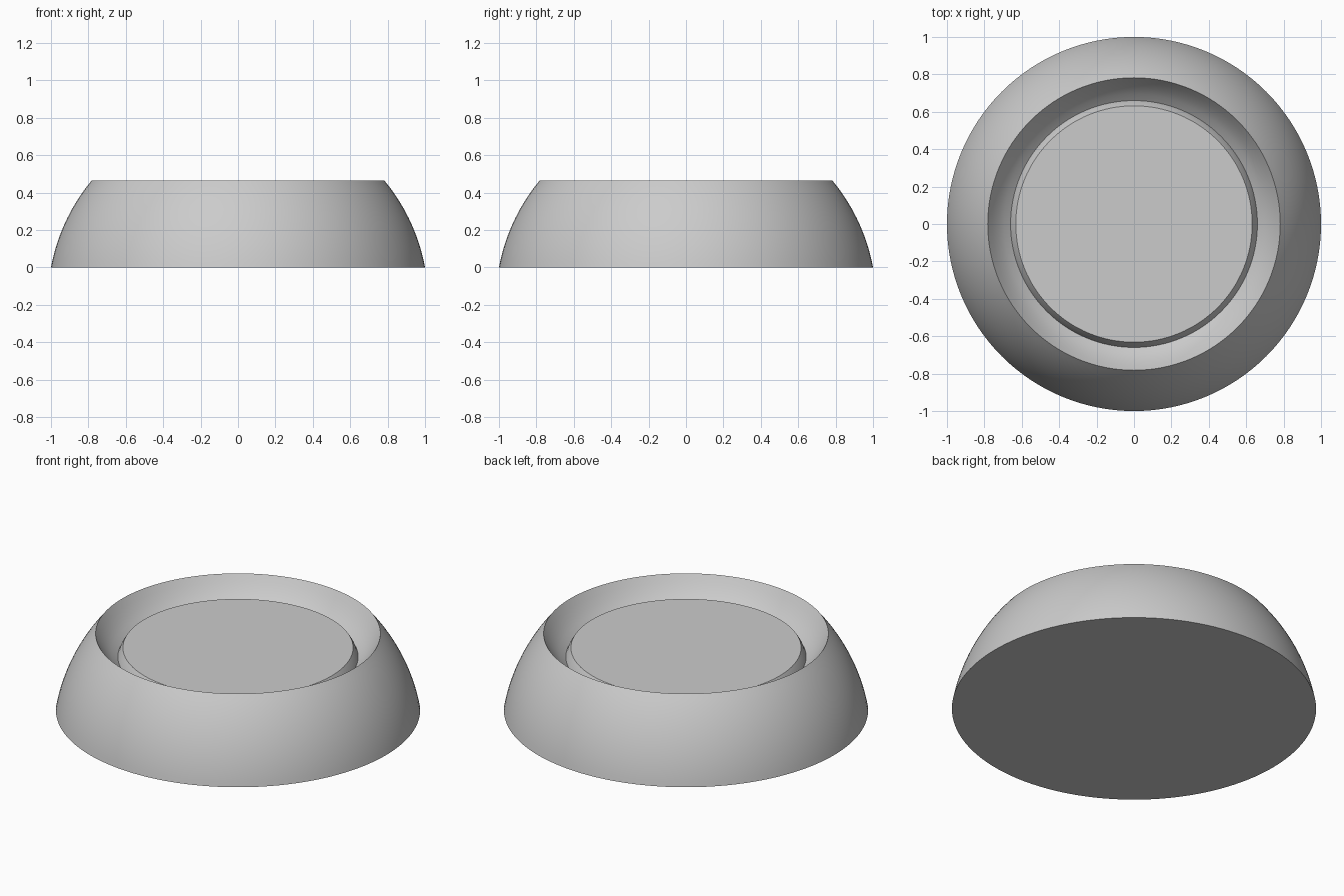
import bpy
import bmesh
from math import cos, sin, pi, sqrt, radians

if "Cube" in bpy.data.objects:
    bpy.data.objects.remove(bpy.data.objects["Cube"], do_unlink=True)

SEGMENTS = 128
RIM_R, RIM_Z = 0.782, 0.465
VALLEY = (0.66, 0.325)

grey = bpy.data.materials.new("plain_grey")
grey.use_nodes = True
colour = (0.6, 0.6, 0.6, 1)
grey.diffuse_color = colour
grey.node_tree.nodes["Principled BSDF"].inputs["Base Color"].default_value = colour


def lathe(name, profile, cap_bottom=False, cap_top=False):
    """Turn a list of (radius, height) points around the z axis."""
    bm = bmesh.new()
    rings = []
    for r, z in profile:
        rings.append([bm.verts.new((r * cos(2 * pi * k / SEGMENTS),
                                    r * sin(2 * pi * k / SEGMENTS), z))
                      for k in range(SEGMENTS)])
    for low, high in zip(rings, rings[1:]):
        for k in range(SEGMENTS):
            n = (k + 1) % SEGMENTS
            bm.faces.new((low[k], low[n], high[n], high[k]))
    if cap_bottom:
        bm.faces.new(rings[0][::-1])
    if cap_top:
        bm.faces.new(rings[-1])
    mesh = bpy.data.meshes.new(name)
    bm.to_mesh(mesh)
    bm.free()
    mesh.materials.append(grey)
    obj = bpy.data.objects.new(name, mesh)
    bpy.context.collection.objects.link(obj)
    bpy.ops.object.select_all(action='DESELECT')
    obj.select_set(True)
    bpy.context.view_layer.objects.active = obj
    bpy.ops.object.shade_smooth_by_angle(angle=radians(30))
    return obj


# Domed outer wall: slice of a sphere whose centre lies below the floor
drop = (1 - RIM_R ** 2 - RIM_Z ** 2) / (2 * RIM_Z)
steps = 16
outer = []
for i in range(steps + 1):
    z = RIM_Z * i / steps
    outer.append((sqrt(1 + drop ** 2 - (z + drop) ** 2), z))

# Slightly hollow inner slope from the rim down to the groove
inner = [(0.757, 0.426), (0.727, 0.387), (0.695, 0.353), VALLEY]
lathe("domed_ring", outer + inner, cap_bottom=True)

# Raised flat disc in the middle
lathe("centre_disc", [VALLEY, (0.648, 0.354), (0.632, 0.38)], cap_top=True)
